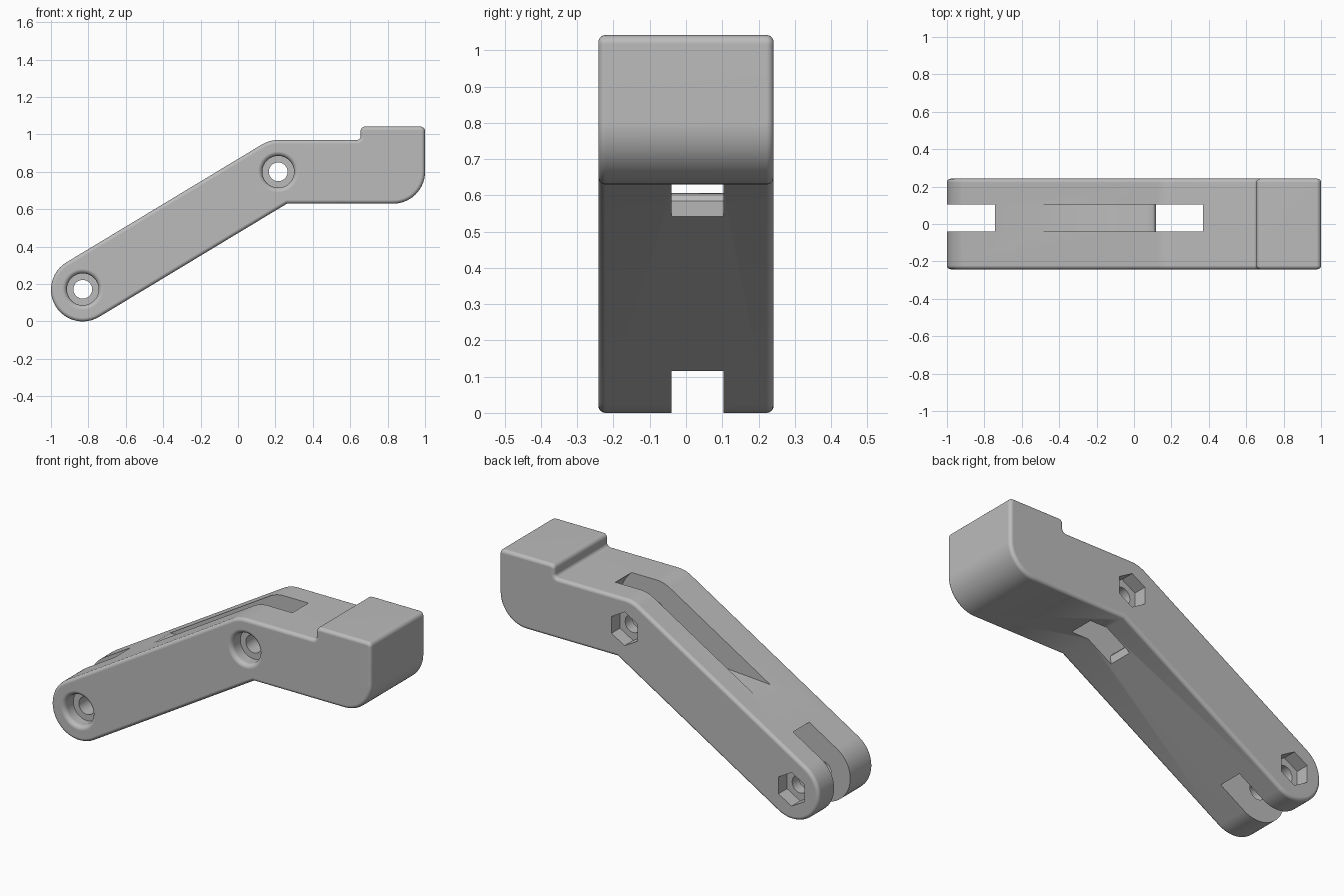
import bpy, bmesh, math
from mathutils import Matrix

cube = bpy.data.objects.get("Cube")
if cube:
    bpy.data.objects.remove(cube, do_unlink=True)

HALF = 0.242                 # half the width of the arm
TILT = math.atan2(0.63, 1.045)
PIVOTS = [(-0.83, 0.172), (0.215, 0.80)]

grey = bpy.data.materials.new("plain grey")
grey.use_nodes = True
grey.diffuse_color = (0.5, 0.5, 0.5, 1)
grey.node_tree.nodes["Principled BSDF"].inputs["Base Color"].default_value = (0.5, 0.5, 0.5, 1)


def arc(cx, cz, r, start, end, steps=8):
    """Points on an arc in the xz plane, angles in radians."""
    return [(cx + r * math.cos(start + (end - start) * i / steps),
             cz + r * math.sin(start + (end - start) * i / steps))
            for i in range(steps + 1)]


def make_object(name, bm):
    bmesh.ops.recalc_face_normals(bm, faces=bm.faces)
    mesh = bpy.data.meshes.new(name)
    bm.to_mesh(mesh)
    bm.free()
    mesh.materials.append(grey)
    obj = bpy.data.objects.new(name, mesh)
    bpy.context.collection.objects.link(obj)
    return obj


def prism(name, outline, y0, y1, rounding=0):
    """Extrude an xz outline along y, optionally rounding both rims."""
    bm = bmesh.new()
    base = bm.faces.new([bm.verts.new((x, y0, z)) for x, z in outline])
    new = bmesh.ops.extrude_face_region(bm, geom=[base])["geom"]
    bmesh.ops.translate(bm, vec=(0, y1 - y0, 0),
                        verts=[v for v in new if isinstance(v, bmesh.types.BMVert)])
    if rounding:
        rims = [e for e in bm.edges if abs(e.verts[0].co.y - e.verts[1].co.y) < 1e-5]
        bmesh.ops.bevel(bm, geom=rims, offset=rounding, segments=5, profile=0.5,
                        affect='EDGES', clamp_overlap=False)
    return make_object(name, bm)


def lathe(name, profile, x, z, steps=48):
    """Spin a (radius, y) profile about the y axis."""
    bm = bmesh.new()
    verts = [bm.verts.new((r, y, 0)) for r, y in profile]
    edges = [bm.edges.new(pair) for pair in zip(verts, verts[1:])]
    bmesh.ops.spin(bm, geom=verts + edges, axis=(0, 1, 0), cent=(0, 0, 0),
                   angle=math.tau, steps=steps)
    bmesh.ops.remove_doubles(bm, verts=bm.verts, dist=1e-5)
    bmesh.ops.transform(bm, matrix=Matrix.Translation((x, 0, z)), verts=bm.verts)
    return make_object(name, bm)


# Bent arm with rounded tip, raised head block and softened rims
quarter, half = math.pi / 2, math.pi
outline = arc(-0.83, 0.17, 0.17, quarter + TILT, 3 * quarter + TILT, 24)
outline += [(0.262, 0.63)]
outline += arc(0.83, 0.80, 0.17, -quarter, 0, 14)
outline += arc(0.975, 1.017, 0.025, 0, quarter, 5)
outline += arc(0.68, 1.017, 0.025, quarter, half, 5)
outline += arc(0.635, 0.99, 0.02, 0, -quarter, 5)
outline += arc(0.215, 0.80, 0.17, quarter, quarter + TILT, 8)
arm = prism("bent_arm", outline, -HALF, HALF, 0.02)

# Tip slot, long slot and round pivot pocket
S0, S1 = -0.04, 0.104
cutters = [
    prism("tip_slot_cutter", arc(-0.825, 0.19, 0.245, 0, math.tau * 63 / 64, 63), S0, S1),
    prism("long_slot_cutter", [(-0.5, 1.1), (-0.5, 0.568), (0.07, 0.606), (0.105, 0.602),
                               (0.118, 0.585), (0.11, 0.48), (0.3, 0.48), (0.3, 1.1)], S0, S1),
    prism("pivot_pocket_cutter", arc(0.215, 0.80, 0.229, 0, math.tau * 63 / 64, 63), S0, S1),
]

# Bolt holes: flared counterbore in front, hexagonal nut pocket behind
flare = [(0.11 - 0.025 * math.sin(a), -HALF + 0.025 * (1 - math.cos(a)))
         for a in [quarter * i / 6 for i in range(7)]]
for x, z in PIVOTS:
    bolt = [(0, -0.3), (0.11, -0.3)] + flare + [(0.085, -0.165), (0.05, -0.165),
                                               (0.05, 0.3), (0, 0.3)]
    cutters.append(lathe("bolt_hole_cutter", bolt, x, z))
    hexagon = arc(x, z, 0.095, quarter, quarter + math.tau * 5 / 6, 5)
    cutters.append(prism("nut_pocket_cutter", hexagon, 0.165, 0.3))

for cutter in cutters:
    cutter.hide_render = True
    mod = arm.modifiers.new(cutter.name, 'BOOLEAN')
    mod.operation, mod.solver, mod.object = 'DIFFERENCE', 'EXACT', cutter

# Bake the cuts and drop the cutters
bpy.context.view_layer.update()
graph = bpy.context.evaluated_depsgraph_get()
solid = bpy.data.meshes.new_from_object(arm.evaluated_get(graph))
arm.modifiers.clear()
arm.data = solid
for cutter in cutters:
    bpy.data.objects.remove(cutter, do_unlink=True)
solid.materials.clear()
solid.materials.append(grey)
for face in solid.polygons:
    face.material_index = 0

# Smooth shading with crisp cut edges
bpy.ops.object.select_all(action='DESELECT')
arm.select_set(True)
bpy.context.view_layer.objects.active = arm
bpy.ops.object.shade_smooth_by_angle(angle=math.radians(32))
weighted = arm.modifiers.new("even_shading", 'WEIGHTED_NORMAL')
weighted.keep_sharp = True
